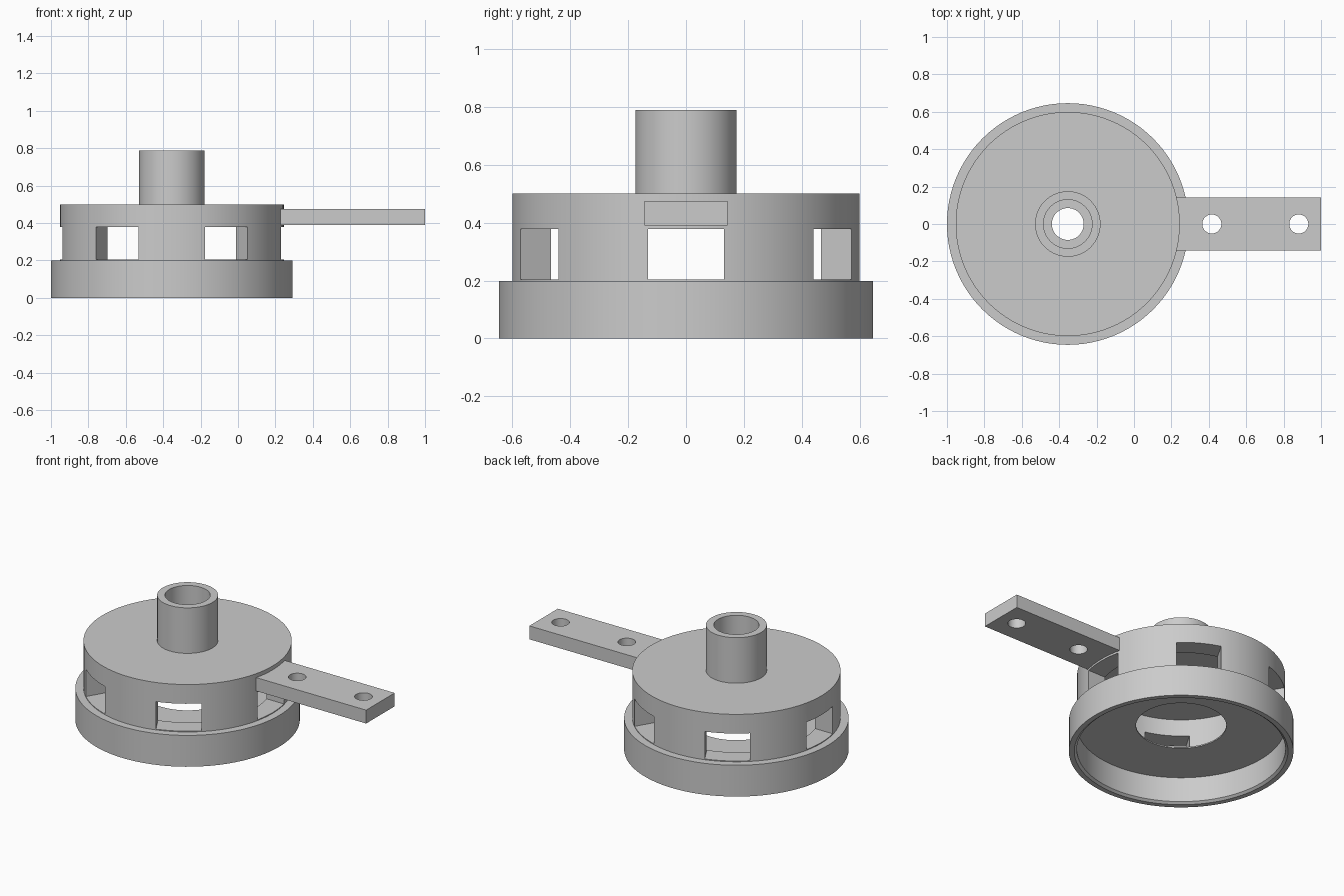
import bpy, bmesh, math
from mathutils import Matrix, Vector

cube = bpy.data.objects.get("Cube")
if cube:
    bpy.data.objects.remove(cube, do_unlink=True)

AXIS_X = -0.354   # centre line of the round parts
SEGMENTS = 96

gray = bpy.data.materials.new("plain_gray")
gray.use_nodes = True
gray.diffuse_color = (0.6, 0.6, 0.6, 1)
gray.node_tree.nodes["Principled BSDF"].inputs["Base Color"].default_value = gray.diffuse_color


def add_object(name, bm):
    bmesh.ops.recalc_face_normals(bm, faces=bm.faces)
    mesh = bpy.data.meshes.new(name)
    bm.to_mesh(mesh)
    bm.free()
    mesh.materials.append(gray)
    obj = bpy.data.objects.new(name, mesh)
    bpy.context.collection.objects.link(obj)
    return obj


def lathe(name, profile):
    """Revolve a closed (radius, height) outline about the centre line."""
    bm = bmesh.new()
    rings = []
    for i in range(SEGMENTS):
        a = 2 * math.pi * i / SEGMENTS
        rings.append([bm.verts.new((AXIS_X + r * math.cos(a), r * math.sin(a), z))
                      for r, z in profile])
    n = len(profile)
    for i in range(SEGMENTS):
        here, there = rings[i], rings[(i + 1) % SEGMENTS]
        for j in range(n):
            k = (j + 1) % n
            bm.faces.new((here[j], there[j], there[k], here[k]))
    return add_object(name, bm)


def box(bm, low, high, turn=Matrix()):
    low, high = Vector(low), Vector(high)
    size = Matrix.Diagonal((*(high - low), 1))
    bmesh.ops.create_cube(bm, size=1, matrix=turn @ Matrix.Translation((low + high) / 2) @ size)


def cut(obj, cutter):
    cutter.hide_render = True
    mod = obj.modifiers.new("cut", 'BOOLEAN')
    mod.operation = 'DIFFERENCE'
    mod.solver = 'EXACT'
    mod.object = cutter
    bpy.context.view_layer.objects.active = obj
    bpy.ops.object.modifier_apply(modifier=mod.name)
    bpy.data.objects.remove(cutter, do_unlink=True)


def smooth(obj):
    bpy.ops.object.select_all(action='DESELECT')
    obj.select_set(True)
    bpy.context.view_layer.objects.active = obj
    bpy.ops.object.shade_smooth_by_angle(angle=math.radians(30))


# Housing: wide base skirt, hollow drum, thin top plate and thin inner floor
housing = lathe("housing", [
    (0.615, 0), (0.646, 0), (0.646, 0.199), (0.599, 0.199), (0.599, 0.5),
    (0.085, 0.5), (0.085, 0.485), (0.48, 0.485), (0.48, 0.178), (0.26, 0.178),
    (0.26, 0.17), (0.6, 0.17), (0.6, 0.012)])

# Six windows around the drum
bm = bmesh.new()
for i in range(6):
    turn = Matrix.Translation((AXIS_X, 0, 0)) @ Matrix.Rotation(i * math.pi / 3, 4, 'Z')
    box(bm, (0.35, -0.131, 0.204), (0.75, 0.131, 0.378), turn)
cut(housing, add_object("window_cutter", bm))

# Neck tube on top
neck = lathe("neck_tube", [(0.13, 0.492), (0.175, 0.492), (0.175, 0.789), (0.13, 0.789)])

# Flat mounting arm with two bolt holes
bm = bmesh.new()
box(bm, (0.16, -0.143, 0.39), (1, 0.143, 0.475))
arm = add_object("mounting_arm", bm)
bm = bmesh.new()
for x in (0.416, 0.881):
    bmesh.ops.create_cone(bm, cap_ends=True, segments=48, radius1=0.051, radius2=0.051,
                          depth=0.4, matrix=Matrix.Translation((x, 0, 0.432)))
cut(arm, add_object("hole_cutter", bm))

for part in (housing, neck, arm):
    smooth(part)
